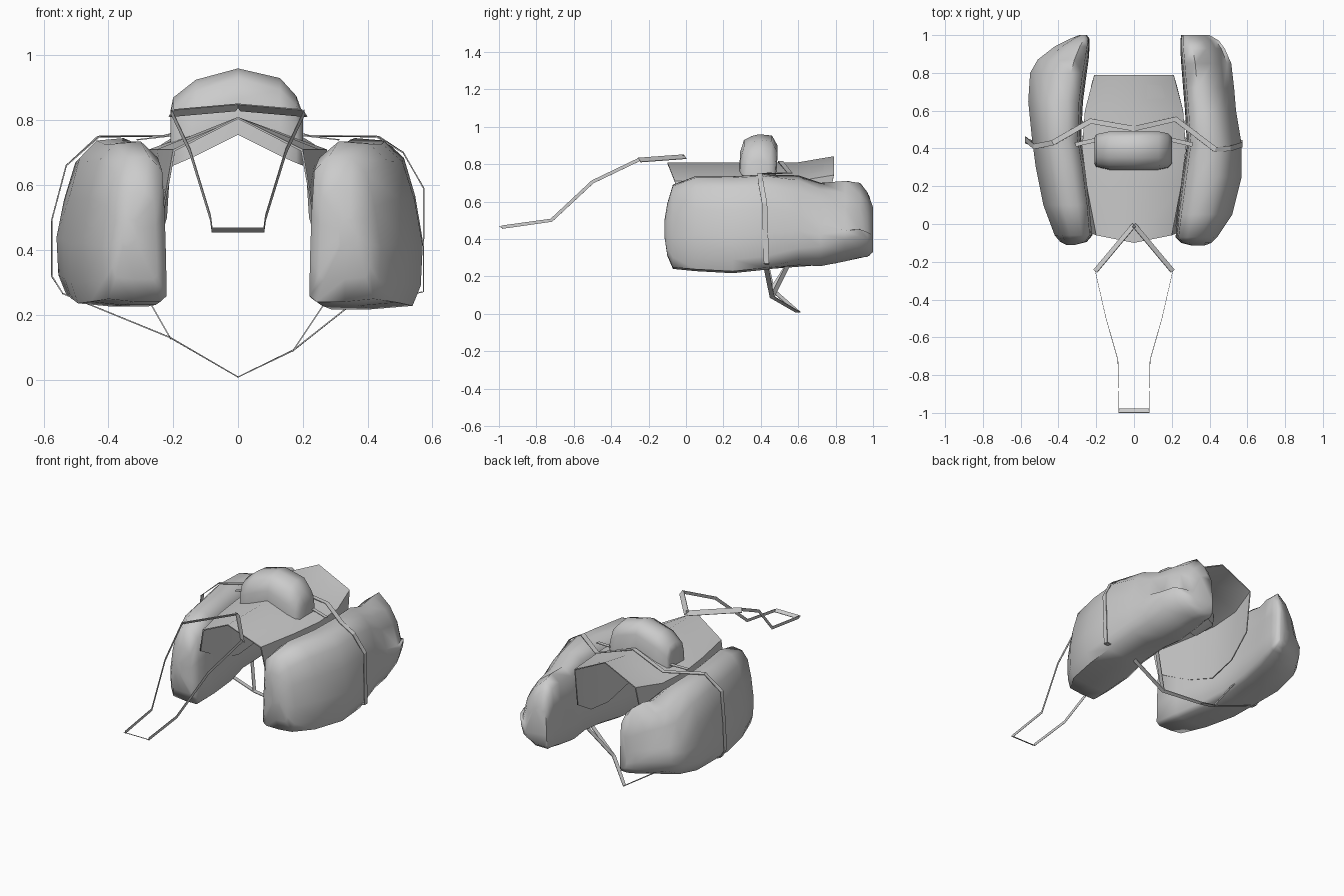
import bpy, bmesh, math
from mathutils import Vector as V

grey = bpy.data.materials.new("cloth grey")
grey.diffuse_color = (0.6, 0.6, 0.6, 1)


def loft(name, rings, closed=False, angle=40):
    """Skin a list of equal-length rings; cap the ends unless closed."""
    bm = bmesh.new()
    rows = [[bm.verts.new(p) for p in r] for r in rings]
    n = len(rows[0])
    pairs = list(zip(rows, rows[1:])) + ([(rows[-1], rows[0])] if closed else [])
    for a, b in pairs:
        for i in range(n):
            j = (i + 1) % n
            bm.faces.new((a[i], a[j], b[j], b[i]))
    if not closed:
        bm.faces.new(rows[0])
        bm.faces.new(rows[-1])
    bmesh.ops.recalc_face_normals(bm, faces=bm.faces)
    me = bpy.data.meshes.new(name)
    bm.to_mesh(me)
    bm.free()
    me.materials.append(grey)
    ob = bpy.data.objects.new(name, me)
    bpy.context.collection.objects.link(ob)
    bpy.ops.object.select_all(action='DESELECT')
    bpy.context.view_layer.objects.active = ob
    ob.select_set(True)
    bpy.ops.object.shade_smooth_by_angle(angle=math.radians(angle))
    return ob


def strap(name, pts, across, w=0.02, t=0.004, closed=False):
    """Flat strap along pts; across is the direction of its width."""
    pts = [V(p) for p in pts]
    n = len(pts)
    rings = []
    for i, p in enumerate(pts):
        a = pts[i - 1] if (i or closed) else p
        b = pts[(i + 1) % n] if (i < n - 1 or closed) else p
        tan = (b - a).normalized()
        side = V(across)
        side = (side - tan * side.dot(tan)).normalized() * w / 2
        up = tan.cross(side).normalized() * t / 2
        rings.append([p + side + up, p - side + up, p - side - up, p + side - up])
    return loft(name, rings, closed, 25)


# Saddle bags: rounded section swept from front to back
section = [(.0, .04), (.01, .3), (.03, .6), (.07, .9), (.28, 1), (.6, .985), (.8, .88),
           (.92, .65), (1, .38), (.98, .14), (.9, .02), (.5, 0), (.1, 0)]
# y, inner x, outer x, bottom z, top z, slope cut off the outer top, off the outer bottom
right = [(-.115, .31, .37, .41, .50, 0, 0), (-.1, .25, .41, .31, .59, 0, 0), (-.07, .22, .44, .24, .69, 0, 0),
         (.05, .23, .52, .228, .735, 0, 0), (.25, .255, .57, .217, .735, 0, 0), (.42, .28, .57, .235, .745, 0, 0),
         (.6, .27, .54, .26, .74, .12, .1), (.72, .26, .53, .255, .70, .22, .2), (.85, .25, .515, .28, .71, .4, .3),
         (.93, .245, .48, .30, .70, .45, .3), (.97, .245, .45, .305, .65, .45, .3), (1, .25, .40, .33, .57, .3, .2)]
left = [(-.11, .31, .36, .41, .50, 0, 0), (-.095, .25, .39, .31, .58, 0, 0), (-.06, .22, .42, .24, .69, 0, 0),
        (.1, .23, .48, .23, .735, 0, 0), (.3, .255, .52, .225, .735, 0, 0), (.45, .28, .54, .24, .745, 0, 0),
        (.65, .27, .56, .255, .74, .05, 0), (.8, .25, .55, .27, .70, .2, .1), (.87, .24, .51, .285, .71, .3, .2),
        (.94, .235, .42, .30, .69, .35, .2), (.98, .235, .34, .31, .63, .3, .2), (1, .25, .29, .34, .56, 0, 0)]


def bag_ring(side, y, a, b, lo, hi, top, bottom):
    ring = []
    for u, v in section:
        if v > .5:
            v -= top * max(0, u - .28)
        elif v < .3:
            v += bottom * max(0, u - .5)
        ring.append((side * (a + u * (b - a)), y, lo + v * (hi - lo)))
    return ring


for name, side, rows in (("right_bag", 1, right), ("left_bag", -1, left)):
    loft(name, [bag_ring(side, *r) for r in rows], angle=60)

# Saddle cloth: thin ridged sheet with side skirts, kicked up at the rear
# y at ridge, y at sides, y at hem, half width, hem half width, hem height, rise
cloth = [(-.1, -.06, -.05, .20, .225, .57, 0), (.2, .2, .2, .25, .25, .43, 0),
         (.4, .4, .38, .275, .27, .37, 0), (.6, .6, .57, .26, .255, .40, 0),
         (.79, .79, .74, .21, .225, .50, .032)]
rings = []
t = .006
for yr, ys, yh, x, xh, zh, dz in cloth:
    z = .81 + dz
    half = [(x, ys, z - .1), (xh, yh, zh), (xh - t, yh, zh), (x - t, ys, z - .1 - t * .8)]
    rings.append([(0, yr, z)] + half + [(0, yr, z - t)] + [(-a, b, c) for a, b, c in reversed(half)])
loft("saddle_cloth", rings, angle=60)

# Bedroll on top: side profile swept across x, its underside notched over the ridge
profile = [(.285, .0), (.287, .3), (.29, .55), (.31, .85), (.35, .95), (.39, 1), (.46, .965), (.49, .7), (.48, .0)]
roll = [(-.208, .66, .83, .7), (-.2, .66, .87, .85), (-.13, .69, .925, 1), (0, .755, .96, 1),
        (.13, .69, .93, 1), (.18, .668, .875, .9), (.2, .66, .82, .7)]
loft("bedroll", [[(x, .39 + (y - .39) * s, lo + v * (hi - lo)) for y, v in profile]
                 for x, lo, hi, s in roll], angle=60)

# Girth strap over the load, down both sides and meeting under the belly
over = [(-.54, .43, .265), (-.575, .44, .32), (-.575, .45, .49), (-.53, .41, .66), (-.43, .43, .75),
        (-.23, .545, .752), (0, .505, .815), (.22, .555, .752), (.43, .395, .75), (.51, .40, .70),
        (.573, .42, .59), (.572, .43, .27)]
strap("girth_strap", over, (0, 1, 0), .028)
strap("belly_strap", [(-.54, .43, .265), (-.21, .46, .13), (0, .6, .008), (.17, .46, .09),
                      (.36, .43, .24), (.57, .43, .27)], (0, 1, 0), .026)
for side, x, z in ((1, .17, .09), (-1, -.21, .13)):
    # Short inner girth branches and the ties beside the bedroll
    strap("girth_branch", [(x, .46, z), (side * .29, .55, .27)], (0, 1, 0), .024)
    strap("bedroll_tie", [(side * .31, .42, .74), (side * .18, .45, .755)], (0, 1, 0), .022)

# Reins: closed loop from the cloth forward to the mouth bar
half = [(.205, -.25, .825), (.148, -.5, .705), (.085, -.72, .50), (.08, -.985, .463)]
for side in (1, -1):
    strap("rein", [(side * x, y, z) for x, y, z in half], (0, 0, 1), .018, .002)
    strap("rein_rear", [(0, -.005, .84), (side * .205, -.25, .822)], (-side * .5, -.4, .6), .032, .004)
strap("mouth_bar", [(-.082, -.988, .462), (.082, -.988, .462)], (0, -1, .6), .024, .004)
